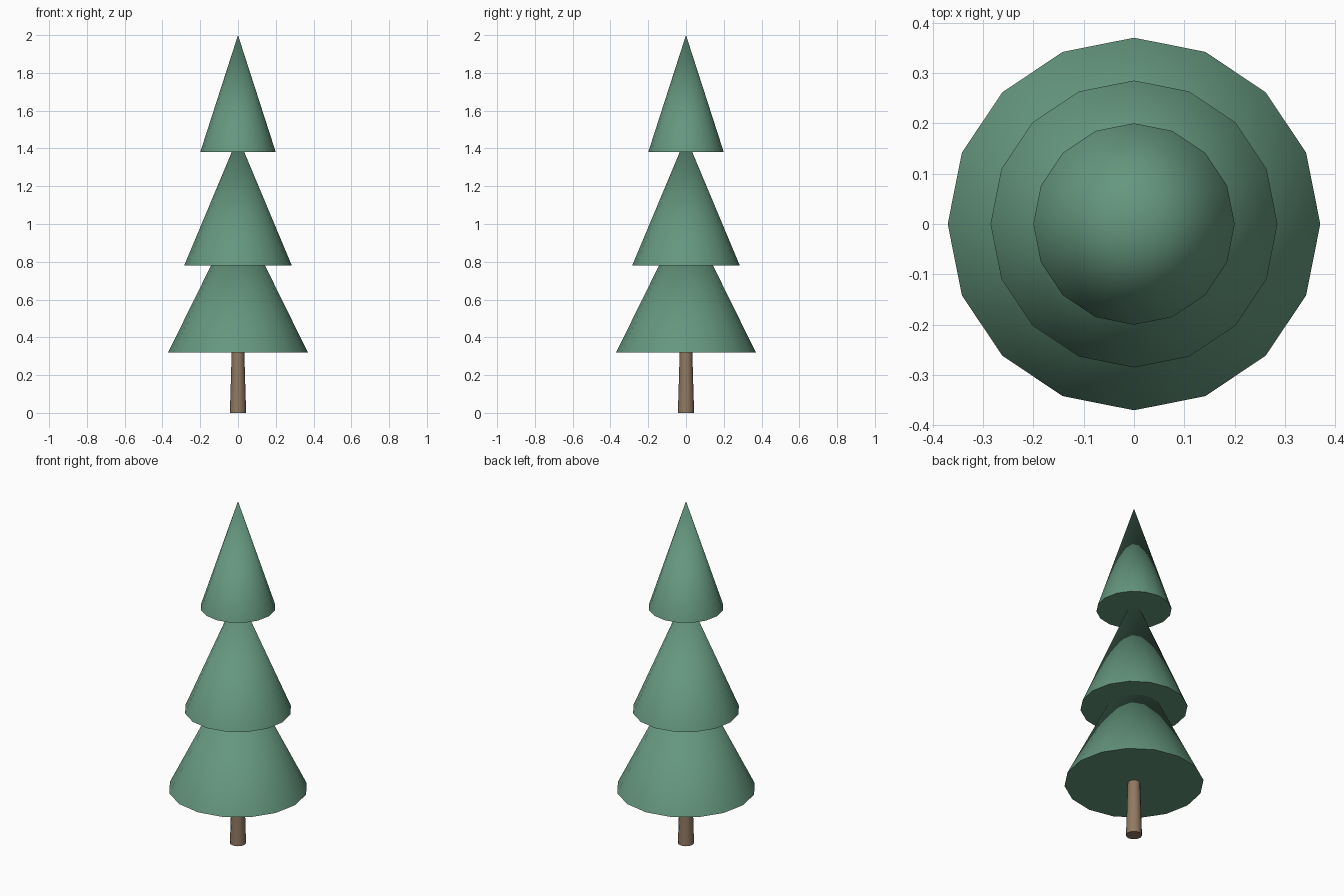
import bpy
import math

if "Cube" in bpy.data.objects:
    bpy.data.objects.remove(bpy.data.objects["Cube"])


def material(name, rgb):
    mat = bpy.data.materials.new(name)
    mat.diffuse_color = (*rgb, 1)
    mat.use_nodes = True
    mat.node_tree.nodes["Principled BSDF"].inputs["Base Color"].default_value = mat.diffuse_color
    return mat


def cone(name, sides, r_base, r_top, z_base, z_top, mat):
    bpy.ops.mesh.primitive_cone_add(
        vertices=sides, radius1=r_base, radius2=r_top,
        depth=z_top - z_base, location=(0, 0, (z_base + z_top) / 2))
    obj = bpy.context.object
    obj.name = name
    obj.data.materials.append(mat)
    bpy.ops.object.shade_smooth_by_angle(angle=math.radians(40))
    return obj


green = material("needles", (0.13, 0.31, 0.21))
brown = material("bark", (0.28, 0.19, 0.12))

# Tapered trunk, running up into the lowest tier
cone("trunk", 12, 0.043, 0.031, 0, 0.4, brown)

# Three foliage tiers: base radius, base height, tip height
tiers = {
    "lower_foliage": (0.37, 0.32, 1.07),
    "middle_foliage": (0.285, 0.78, 1.46),
    "upper_foliage": (0.2, 1.38, 2.0),
}
for name, (radius, z_base, z_tip) in tiers.items():
    cone(name, 16, radius, 0, z_base, z_tip, green)
